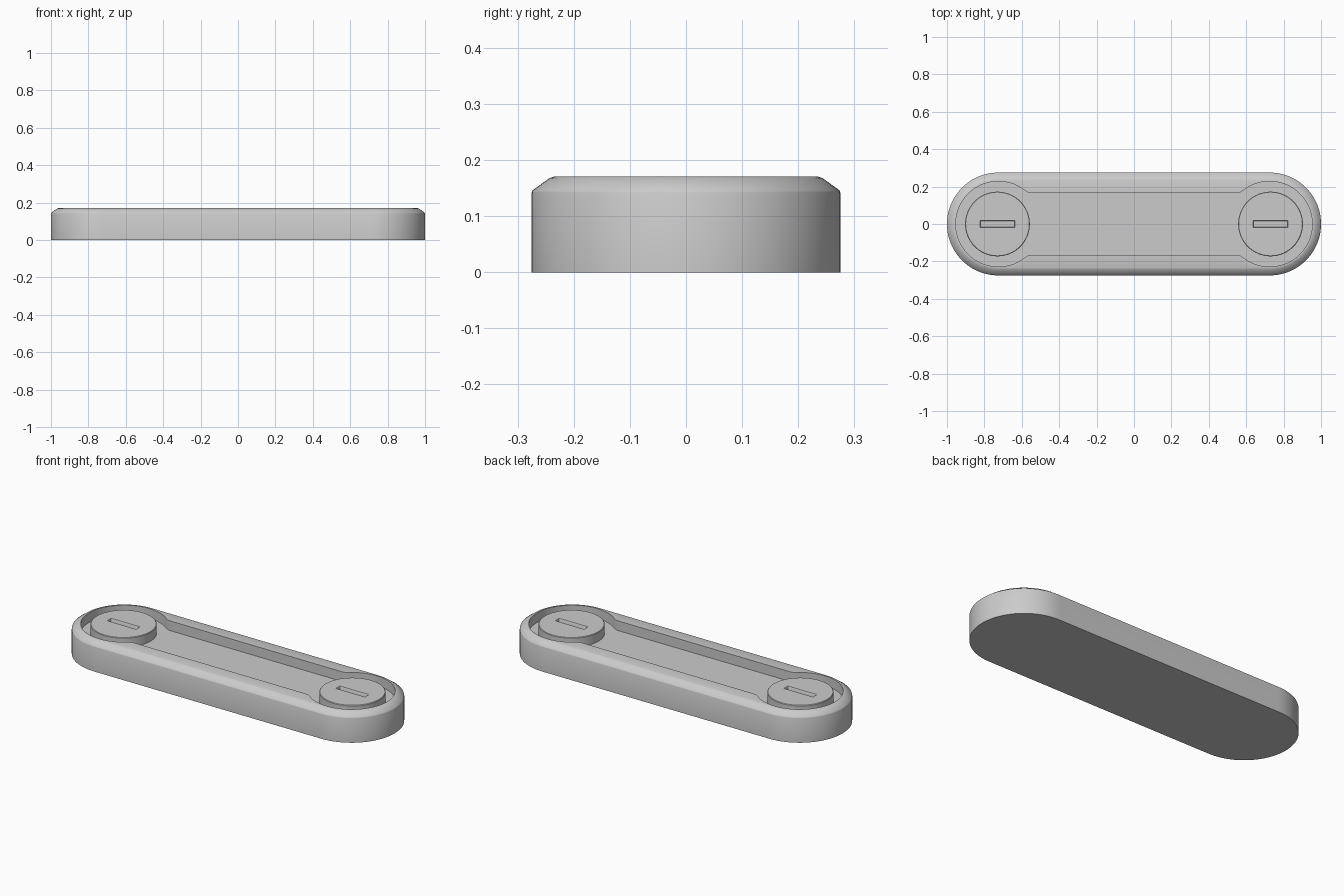
import bpy, bmesh
from math import sin, cos, pi, atan2, sqrt, tan, radians

if "Cube" in bpy.data.objects:
    bpy.data.objects.remove(bpy.data.objects["Cube"])

C = 0.725          # x of the end centres
R_END = 0.228      # pocket radius around each disc
HALF = 0.165       # half width of the channel between the discs
FILLET = 0.06      # blend between round pocket and channel
FLOOR = 0.115      # height of the pocket floor


def pocket(inset):
    """Dog-bone outline, shrunk by inset; counter-clockwise from +x."""
    r, h, f = R_END - inset, HALF - inset, FILLET + inset
    dx = sqrt((r + f) ** 2 - (h + f) ** 2)
    end = atan2(h + f, -dx)
    quad = [(C + r * cos(end * i / 32), r * sin(end * i / 32)) for i in range(33)]
    start, stop = end - pi, -pi / 2
    for i in range(1, 9):
        a = start + (stop - start) * i / 8
        quad.append((C - dx + f * cos(a), h + f + f * sin(a)))
    left = [(-x, y) for x, y in reversed(quad)]
    upper = quad + left
    return upper + [(x, -y) for x, y in reversed(upper[1:-1])]


def stadium(r):
    """Rounded-end outline whose points pair up with the pocket outline."""
    pts = []
    for x, y in pocket(0):
        s = 1 if x > 0 else -1
        if abs(x) >= C:
            a = atan2(y, abs(x) - C)
            pts.append((s * (C + r * cos(a)), r * sin(a)))
        else:
            pts.append((x, r if y > 0 else -r))
    return pts


def circle(r):
    return [(r * cos(2 * pi * i / 64), r * sin(2 * pi * i / 64)) for i in range(64)]


def slot(a, b):
    """Thin a by b rectangle sampled at the same angles as circle()."""
    t = tan(radians(11.25))
    pts = []
    for x, y in circle(1):
        k = 1 / max(abs(x), abs(y) / t)
        pts.append((x * k * a, y * k / t * b))
    return pts


def loft(name, loops, x=0):
    """Skin a stack of (outline, z) loops and cap both ends."""
    bm = bmesh.new()
    rings = [[bm.verts.new((px + x, py, z)) for px, py in pts] for pts, z in loops]
    n = len(rings[0])
    for lo, hi in zip(rings, rings[1:]):
        for i in range(n):
            j = (i + 1) % n
            bm.faces.new((lo[i], lo[j], hi[j], hi[i]))
    bm.faces.new(rings[0][::-1])
    bm.faces.new(rings[-1])
    me = bpy.data.meshes.new(name)
    bm.to_mesh(me)
    bm.free()
    ob = bpy.data.objects.new(name, me)
    bpy.context.collection.objects.link(ob)
    bpy.ops.object.select_all(action='DESELECT')
    ob.select_set(True)
    bpy.context.view_layer.objects.active = ob
    bpy.ops.object.shade_smooth_by_angle(angle=radians(40))
    return ob


# Tray: outer wall, bevelled rim, then down into the pocket
loft("tray", [
    (stadium(0.275), 0), (stadium(0.275), 0.142),
    (stadium(0.2735), 0.146), (stadium(0.243), 0.168), (stadium(0.234), 0.171),
    (pocket(0), 0.171), (pocket(0), FLOOR),
])

# Discs with a slot sunk in the top
for name, x in (("left_disc", -0.73), ("right_disc", 0.73)):
    loft(name, [
        (circle(0.173), FLOOR - 0.002), (circle(0.173), 0.166), (circle(0.170), 0.169),
        (slot(0.0925, 0.018), 0.169), (slot(0.090, 0.0155), 0.166),
        (slot(0.090, 0.0155), 0.14),
    ], x)
